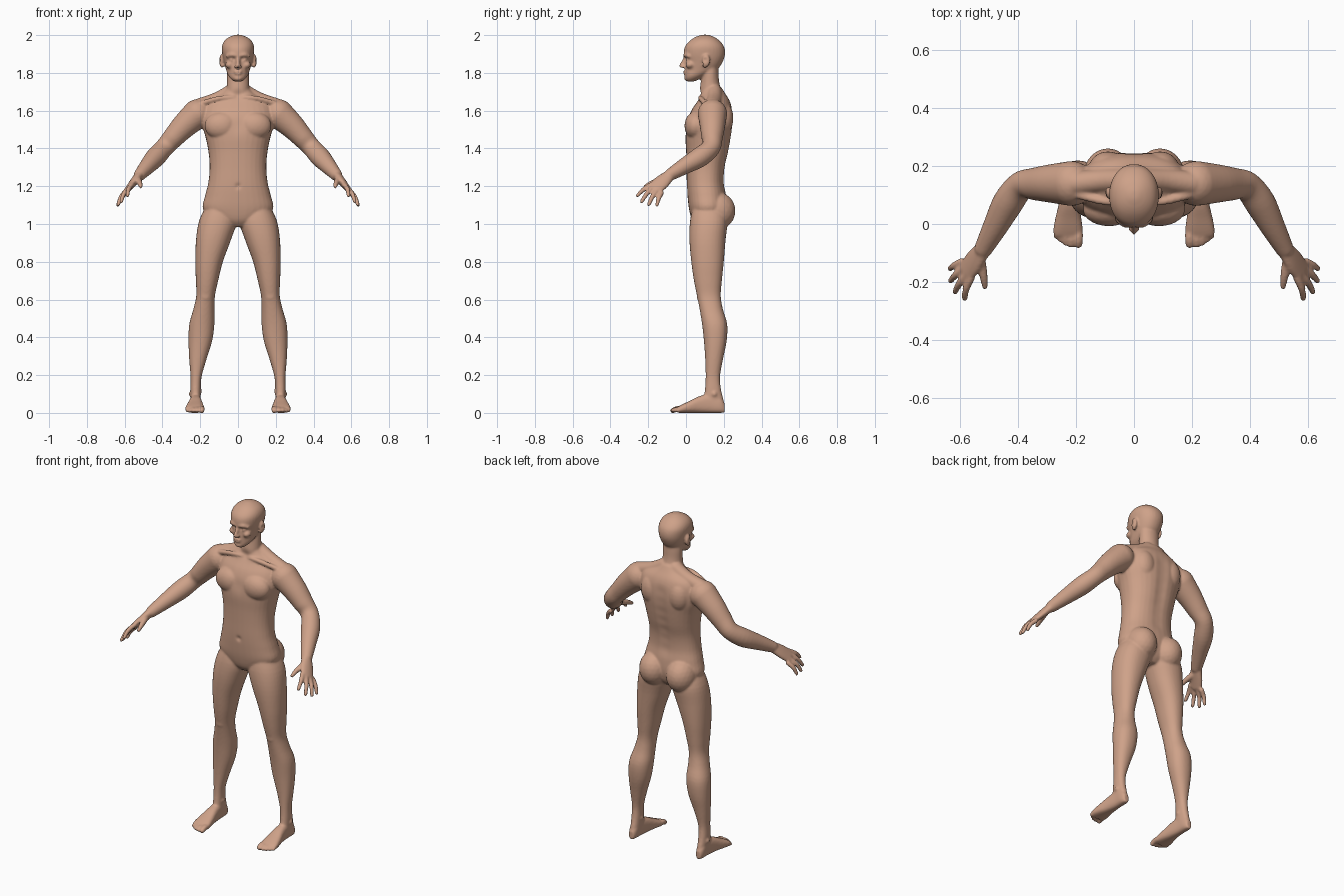
import bpy, bmesh, math
from mathutils import Vector, Matrix

default_cube = bpy.data.objects.get("Cube")
if default_cube:
    bpy.data.objects.remove(default_cube, do_unlink=True)

SEGMENTS, STEPS = 32, 4


# ---------- helpers ----------
def catmull(a, b, c, d, t):
    return [0.5 * (2 * q + (r - p) * t + (2 * p - 5 * q + 4 * r - s) * t * t
                   + (3 * q - p - 3 * r + s) * t ** 3) for p, q, r, s in zip(a, b, c, d)]


def loft(bm, sections, power=2.0):
    """Skin smooth superelliptic rings; a section is centre + two half axes."""
    flat = [list(c) + list(u) + list(v) for c, u, v in sections]
    last = len(flat) - 1
    rows = []
    for i in range(last):
        window = [flat[max(0, min(last, i + k))] for k in (-1, 0, 1, 2)]
        rows += [catmull(*window, s / STEPS) for s in range(STEPS)]
    rows.append(flat[last])
    rings = []
    for row in rows:
        centre, u, v = Vector(row[:3]), Vector(row[3:6]), Vector(row[6:])
        ring = []
        for k in range(SEGMENTS):
            angle = math.tau * k / SEGMENTS
            c, s = math.cos(angle), math.sin(angle)
            cu = math.copysign(abs(c) ** (2 / power), c)
            sv = math.copysign(abs(s) ** (2 / power), s)
            ring.append(bm.verts.new(centre + u * cu + v * sv))
        rings.append(ring)
    faces = [bm.faces.new(rings[0]), bm.faces.new(rings[-1])]
    for low, high in zip(rings, rings[1:]):
        for k in range(SEGMENTS):
            n = (k + 1) % SEGMENTS
            faces.append(bm.faces.new((low[k], low[n], high[n], high[k])))
    bmesh.ops.recalc_face_normals(bm, faces=faces)


def stack(bm, levels, power=2.0):
    """Horizontal sections: height, x min, x max, y front, y back."""
    loft(bm, [(((x0 + x1) / 2, (y0 + y1) / 2, z), ((x1 - x0) / 2, 0, 0),
               (0, (y1 - y0) / 2, 0)) for z, x0, x1, y0, y1 in levels], power)


def blob(bm, centre, radii):
    size = Matrix.Diagonal(Vector(radii)).to_4x4()
    bmesh.ops.create_icosphere(bm, subdivisions=3, radius=1,
                               matrix=Matrix.Translation(centre) @ size)


def limb(bm, points, widths, depths=None, side=(0, 1, 0)):
    """Tube through points with rounded ends."""
    depths = depths or widths
    points = [Vector(p) for p in points]
    sections = []
    for i, p in enumerate(points):
        along = (points[min(i + 1, len(points) - 1)] - points[max(i - 1, 0)]).normalized()
        u = Vector(side)
        u = (u - along * u.dot(along)).normalized()
        sections.append((p, u * widths[i], along.cross(u) * depths[i]))
    loft(bm, sections)
    for p, w, d in ((points[0], widths[0], depths[0]), (points[-1], widths[-1], depths[-1])):
        blob(bm, p, [min(w, d)] * 3)


# ---------- left half: limbs and paired forms ----------
bm = bmesh.new()

# leg
stack(bm, [(1.1, .03, .165, .04, .2), (1.02, .006, .205, .022, .22), (.92, .036, .222, .018, .21),
           (.8, .08, .226, .028, .2), (.7, .105, .223, .042, .19), (.62, .122, .221, .058, .184),
           (.55, .125, .236, .072, .195), (.47, .125, .258, .085, .218),
           (.38, .137, .262, .095, .215), (.28, .168, .258, .102, .195),
           (.19, .193, .251, .104, .18), (.12, .197, .252, .1, .186),
           (.06, .198, .25, .09, .2), (.02, .203, .243, .1, .195)], 2.2)
blob(bm, (.172, .085, .62), (.036, .028, .04))
blob(bm, (.203, .14, .115), (.012, .016, .016))
blob(bm, (.248, .15, .1), (.012, .016, .016))
blob(bm, (.09, .165, 1.07), (.086, .097, .1))

# foot and toes
foot = [(.205, .21, .24, .05), (.18, .2, .25, .085), (.13, .197, .252, .1), (.07, .19, .26, .088),
        (.02, .182, .272, .064), (-.02, .177, .279, .045), (-.042, .18, .277, .033)]
loft(bm, [(((x0 + x1) / 2, y, top / 2), ((x1 - x0) / 2, 0, 0), (0, 0, top / 2))
          for y, x0, x1, top in foot], 2.6)
for x, tip, r in ((.192, -.07, .016), (.217, -.073, .012), (.236, -.066, .012),
                  (.253, -.055, .011), (.268, -.043, .011)):
    limb(bm, [(x, -.02, .02), (x, tip + .02, .02), (x, tip, .012)], [r, r, r * .9], side=(1, 0, 0))

# arm
limb(bm, [(.215, .14, 1.583), (.29, .14, 1.515), (.345, .138, 1.455), (.39, .132, 1.405),
          (.435, .075, 1.355), (.48, -.01, 1.305), (.52, -.085, 1.26)],
     [.078, .066, .056, .05, .053, .043, .032])

# hand, fingers and thumb
across = (.03, .055, -.04)
limb(bm, [(.52, -.085, 1.26), (.55, -.125, 1.225), (.58, -.165, 1.188)],
     [.03, .042, .043], [.025, .021, .016], across)
for base, tip in (((.563, -.187, 1.207), (.585, -.257, 1.15)), ((.58, -.177, 1.192), (.618, -.235, 1.118)),
                  ((.592, -.156, 1.175), (.634, -.197, 1.103)), ((.595, -.13, 1.163), (.636, -.154, 1.1))):
    base, tip = Vector(base), Vector(tip)
    knuckle = (base + tip) / 2 + Vector((.006, -.002, .005))
    limb(bm, [base, knuckle, tip], [.0135, .0125, .01], side=across)
limb(bm, [(.532, -.122, 1.237), (.52, -.18, 1.217), (.515, -.217, 1.198)], [.019, .0145, .0105])

# trapezius, collar bone, chest, shoulder blade
limb(bm, [(.035, .15, 1.7), (.11, .15, 1.658), (.2, .14, 1.625)], [.04, .04, .042])
limb(bm, [(.02, .078, 1.67), (.1, .078, 1.665), (.19, .1, 1.64)], [.012, .013, .014])
blob(bm, (.085, .05, 1.52), (.092, .058, .075))
blob(bm, (.09, .195, 1.56), (.065, .056, .09))

# ear, brow, eye, cheek, nostril
blob(bm, (.088, .107, 1.864), (.012, .021, .034))
blob(bm, (.084, .1, 1.84), (.01, .013, .014))
limb(bm, [(.01, -.004, 1.892), (.035, -.001, 1.896), (.058, .016, 1.888)], [.01, .011, .009])
blob(bm, (.032, .011, 1.868), (.015, .014, .011))
blob(bm, (.046, .022, 1.842), (.022, .024, .02))
blob(bm, (.011, -.015, 1.832), (.009, .011, .008))

# ---------- mirror to the right half ----------
copy = bmesh.ops.duplicate(bm, geom=bm.verts[:] + bm.edges[:] + bm.faces[:])["geom"]
for item in copy:
    if isinstance(item, bmesh.types.BMVert):
        item.co.x *= -1
bmesh.ops.reverse_faces(bm, faces=[f for f in copy if isinstance(f, bmesh.types.BMFace)])


# ---------- centre: torso, neck, head ----------
def centred(levels):
    return [(z, -w, w, front, back) for z, w, front, back in levels]


stack(bm, centred([(.985, .05, .06, .17), (1.02, .13, .032, .2), (1.08, .186, .016, .215),
                   (1.15, .174, .008, .212), (1.22, .157, .004, .202), (1.3, .15, .003, .207),
                   (1.38, .156, .001, .226), (1.46, .172, -.003, .24), (1.53, .192, .002, .248),
                   (1.6, .188, .028, .246), (1.65, .16, .06, .232), (1.69, .09, .076, .208),
                   (1.72, .06, .085, .19)]), 2.3)
stack(bm, centred([(1.64, .075, .08, .21), (1.7, .062, .072, .19), (1.75, .058, .078, .176),
                   (1.8, .058, .085, .172), (1.84, .055, .09, .17)]))
stack(bm, centred([(1.755, .022, .005, .045), (1.77, .04, -.006, .078), (1.79, .054, -.006, .115),
                   (1.82, .064, -.006, .168), (1.86, .075, -.004, .195), (1.9, .083, -.012, .207),
                   (1.94, .085, -.005, .201), (1.97, .072, .02, .178), (1.99, .046, .05, .15),
                   (2.002, .015, .085, .115)]), 2.15)

# nose, lips, chin
limb(bm, [(0, -.004, 1.88), (0, -.015, 1.857), (0, -.026, 1.837)], [.009, .01, .011], side=(1, 0, 0))
blob(bm, (0, -.006, 1.807), (.023, .011, .005))
blob(bm, (0, -.005, 1.796), (.02, .011, .005))
blob(bm, (0, .003, 1.771), (.022, .014, .013))

mesh = bpy.data.meshes.new("body")
bm.to_mesh(mesh)
bm.free()
body = bpy.data.objects.new("body", mesh)
bpy.context.collection.objects.link(body)
bpy.ops.object.select_all(action="DESELECT")
body.select_set(True)
bpy.context.view_layer.objects.active = body

# ---------- fuse and soften the forms ----------
remesh = body.modifiers.new("fuse", "REMESH")
remesh.mode = "VOXEL"
remesh.voxel_size = .006
soften = body.modifiers.new("soften", "SMOOTH")
soften.factor = .5
soften.iterations = 5
for name in ("fuse", "soften"):
    bpy.ops.object.modifier_apply(modifier=name)

# ---------- sculpted hollows: centre, radius, push ----------
hollows = [((0, .0, 1.2), .014, (0, .008, 0)), ((0, .065, 1.685), .025, (0, .008, 0)),
           ((0, -.014, 1.8015), .007, (0, .004, 0)), ((0, 0, 1.52), .04, (0, .006, 0))]
hollows += [((0, .23, 1.22 + .06 * k), .035, (0, -.007, 0)) for k in range(7)]
for s in (1, -1):
    hollows += [((s * .021, -.006, 1.873), .011, (0, .007, 0)),
                ((s * .1, .1, 1.868), .011, (-s * .006, 0, 0)),
                ((s * .064, .02, 1.815), .02, (-s * .004, 0, 0))]
for centre, radius, push in hollows:
    centre, push = Vector(centre), Vector(push)
    for v in body.data.vertices:
        d = (v.co - centre).length / radius
        if d < 2.5:
            v.co += push * math.exp(-d * d)

# ---------- skin ----------
skin = bpy.data.materials.new("skin")
skin.use_nodes = True
colour = (.62, .36, .25, 1)
skin.diffuse_color = colour
skin.node_tree.nodes["Principled BSDF"].inputs["Base Color"].default_value = colour
body.data.materials.clear()
body.data.materials.append(skin)
bpy.ops.object.shade_smooth_by_angle(angle=math.radians(60))
